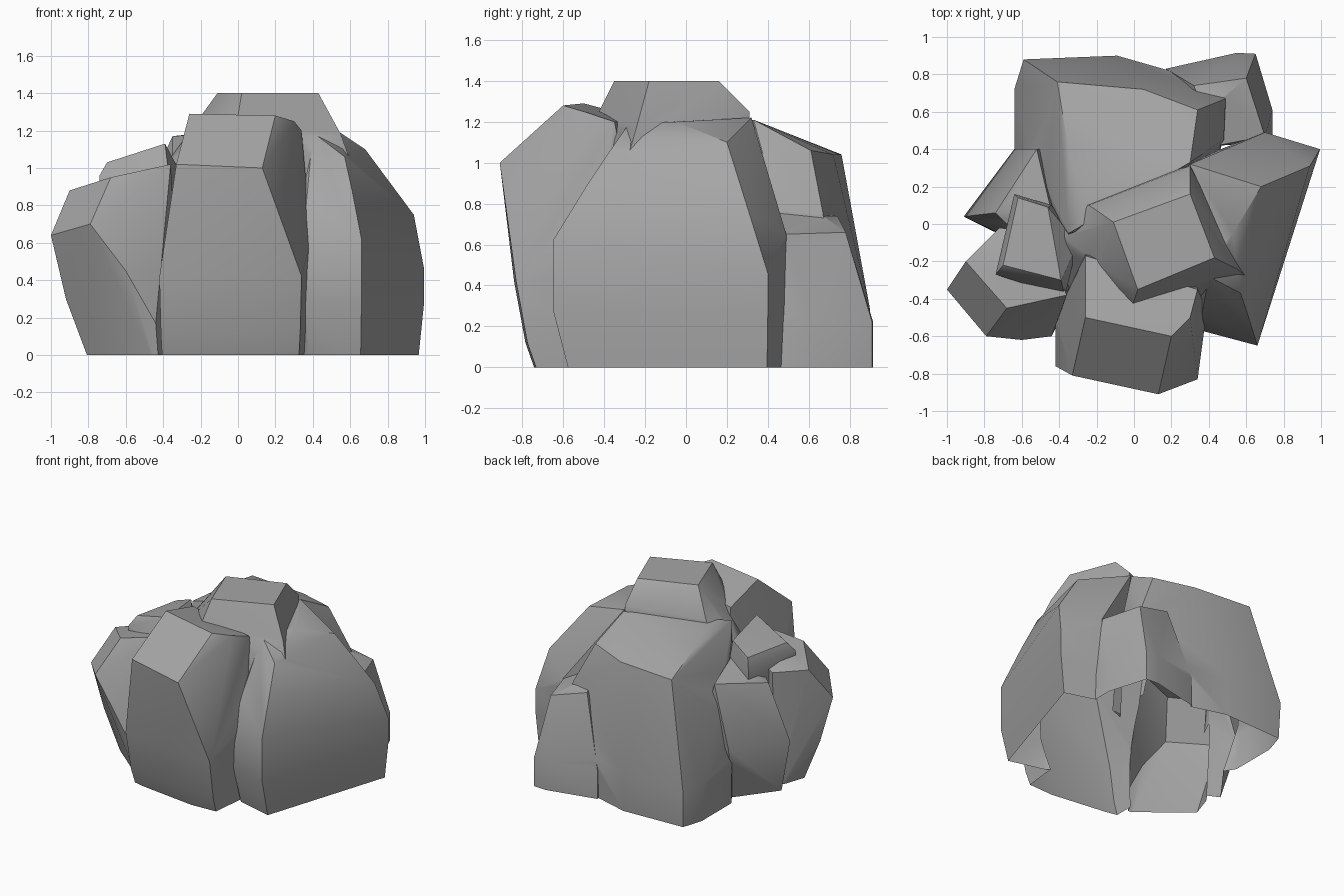
import bpy
import bmesh
from math import radians
from mathutils import Vector

# Remove the default object
default_cube = bpy.data.objects.get("Cube")
if default_cube:
    bpy.data.objects.remove(default_cube, do_unlink=True)

# One stone colour
stone = bpy.data.materials.new("grey_stone")
stone.use_nodes = True
stone_colour = (0.38, 0.38, 0.38, 1.0)
stone.diffuse_color = stone_colour
for node in stone.node_tree.nodes:
    if node.type == "BSDF_PRINCIPLED":
        node.inputs["Base Color"].default_value = stone_colour
        node.inputs["Roughness"].default_value = 0.9

BURIED = -0.1  # every boulder runs below the ground and is trimmed later


def boulder(name, outline, rings, crown):
    """Faceted convex boulder.

    outline: plan of the body; rings: (height, scale, shift_x, shift_y) copies
    of that plan, lowest first; crown: the upper corner points.
    """
    middle = sum((Vector(p) for p in outline), Vector((0, 0))) / len(outline)
    lowest = rings[0]
    buried_ring = (BURIED,) + tuple(lowest[1:])
    bm = bmesh.new()
    for height, scale, shift_x, shift_y in [buried_ring] + rings:
        for corner in outline:
            spot = middle + (Vector(corner) - middle) * scale
            bm.verts.new((spot.x + shift_x, spot.y + shift_y, height))
    for corner in crown:
        bm.verts.new(corner)

    # Wrap the points and drop everything left inside
    wrapped = bmesh.ops.convex_hull(bm, input=bm.verts[:])
    spare = set(wrapped["geom_interior"]) | set(wrapped["geom_unused"])
    spare_verts = [item for item in spare if isinstance(item, bmesh.types.BMVert)]
    bmesh.ops.delete(bm, geom=spare_verts, context="VERTS")
    loose = [v for v in bm.verts if not v.link_faces]
    bmesh.ops.delete(bm, geom=loose, context="VERTS")
    bmesh.ops.recalc_face_normals(bm, faces=bm.faces[:])

    mesh = bpy.data.meshes.new(name)
    bm.to_mesh(mesh)
    bm.free()
    mesh.materials.append(stone)
    part = bpy.data.objects.new(name, mesh)
    bpy.context.scene.collection.objects.link(part)
    return part


# Tall middle stone with a flat chamfered top
core = boulder(
    "core_boulder",
    [(-.48, .1), (.3, .32), (.55, -.1), (.55, -.36), (.36, -.46), (-.15, -.45),
     (-.45, -.35)],
    [(0, 1, 0, 0), (.6, 1, 0, 0)],
    [(-.11, .01, 1.4), (.3, .16, 1.4), (.43, -.18, 1.4), (.02, -.35, 1.4),
     (-.24, .1, 1.2), (.3, .31, 1.25), (.55, -.24, 1.18), (-.01, -.44, 1.22),
     (-.4, -.08, 1), (.6, -.28, 1.04)],
)

# Front stone, leaning forward with a sloped upper facet
front = boulder(
    "front_boulder",
    [(-.42, -.76), (-.33, -.78), (.13, -.84), (.34, -.83), (.37, -.55),
     (.3, -.2), (-.28, -.15), (-.42, -.5)],
    [(0, .95, 0, .12), (.12, .98, 0, .05), (.42, 1, 0, 0)],
    [(-.33, -.81, 1.02), (.13, -.91, 1), (.2, -.6, 1.28), (-.26, -.5, 1.29),
     (.34, -.35, 1.2), (.3, -.5, 1.25), (-.26, -.17, 1.2), (.39, -.46, .62)],
)

# Broad stone on the +x side
side = boulder(
    "left_side_boulder",
    [(.66, -.65), (.995, .4), (.7, .49), (.2, .3), (.1, -.3), (.36, -.57)],
    [(0, .9, .01, .04), (.28, 1, 0, 0), (.46, 1, 0, 0)],
    [(.66, -.65, .62), (.61, -.49, .88), (.57, -.37, 1.06), (.94, .31, .75),
     (.68, .2, 1.1), (.3, .32, 1.22), (.7, .49, .65), (.53, -.05, 1.2),
     (.4, -.28, 1.19), (.36, -.5, .75)],
)

# Wide stone at the back
back = boulder(
    "back_boulder",
    [(-.59, .88), (-.64, .72), (-.64, .36), (-.35, -.1), (.3, .1),
     (.49, .45), (.5, .7), (.19, .82), (-.09, .9)],
    [(0, .98, 0, -.01), (.28, 1, 0, 0)],
    [(-.41, .76, 1.04), (.05, .72, 1.04), (.34, .61, 1.06), (.3, .33, 1.21),
     (-.26, .11, 1.18), (-.35, -.05, 1.17), (-.35, .4, 1.13),
     (.49, .67, .75), (.48, .45, .77), (-.55, .38, .74)],
)

# Low stone in the back corner
low_back = boulder(
    "low_back_boulder",
    [(.65, .91), (.55, .915), (.17, .83), (.2, .4), (.74, .44), (.74, .61)],
    [(0, 1, 0, 0), (.22, 1, 0, 0)],
    [(.6, .78, .66), (.7, .47, .65), (.45, .42, .77), (.47, .67, .74),
     (.32, .74, .74)],
)

# Cluster of smaller stones on the -x side, the outermost one undercut
outer = boulder(
    "right_front_boulder",
    [(-.77, -.27), (-.42, -.56), (-.3, -.2), (-.7, -.06)],
    [(0, 1, 0, 0)],
    [(-.9, -.2, .88), (-1, -.35, .64), (-.79, -.6, .7), (-.68, -.45, .95),
     (-.36, -.38, 1.02), (-.72, -.02, .88), (-.5, -.05, .97), (-.6, -.62, .45),
     (-.44, -.6, .17), (-.92, -.31, .3), (-.81, -.28, .03)],
)
perched = boulder(
    "right_upper_boulder",
    [(-.64, .16), (-.44, .1), (-.3, -.1), (-.37, -.39), (-.74, -.27)],
    [(.3, .8, 0, 0), (.85, 1, 0, 0), (.96, 1, 0, 0)],
    [(-.7, -.22, 1.03), (-.62, .14, 1.03), (-.46, .09, 1.1), (-.39, -.3, 1.13)],
)
rear = boulder(
    "right_back_boulder",
    [(-.91, .04), (-.64, .4), (-.4, .4), (-.3, 0), (-.72, -.05)],
    [(0, .75, .06, -.1), (.43, 1, 0, 0)],
    [(-.74, .06, .84), (-.52, .4, .9), (-.45, .1, .97), (-.68, 0, .84)],
)

# Fuse the stones into one outer surface
cluster = core
bpy.context.view_layer.objects.active = cluster
for part in (front, side, back, low_back, outer, perched, rear):
    fuse = cluster.modifiers.new("fuse_" + part.name, "BOOLEAN")
    fuse.operation = "UNION"
    fuse.solver = "EXACT"
    fuse.object = part
    bpy.ops.object.modifier_apply(modifier=fuse.name)
    bpy.data.objects.remove(part, do_unlink=True)
cluster.name = "boulder_cluster"

# Trim level with the ground, leaving the underside open
bm = bmesh.new()
bm.from_mesh(cluster.data)
bmesh.ops.bisect_plane(
    bm,
    geom=bm.verts[:] + bm.edges[:] + bm.faces[:],
    plane_co=(0, 0, 0),
    plane_no=(0, 0, 1),
    clear_inner=True,
)
bmesh.ops.remove_doubles(bm, verts=bm.verts[:], dist=0.002)
bmesh.ops.dissolve_limit(
    bm, angle_limit=radians(2), verts=bm.verts[:], edges=bm.edges[:]
)
bm.to_mesh(cluster.data)
bm.free()

# Soften shallow bends and keep the facet edges crisp
for other in bpy.context.selected_objects:
    other.select_set(False)
cluster.select_set(True)
bpy.ops.object.shade_smooth_by_angle(angle=radians(34))
